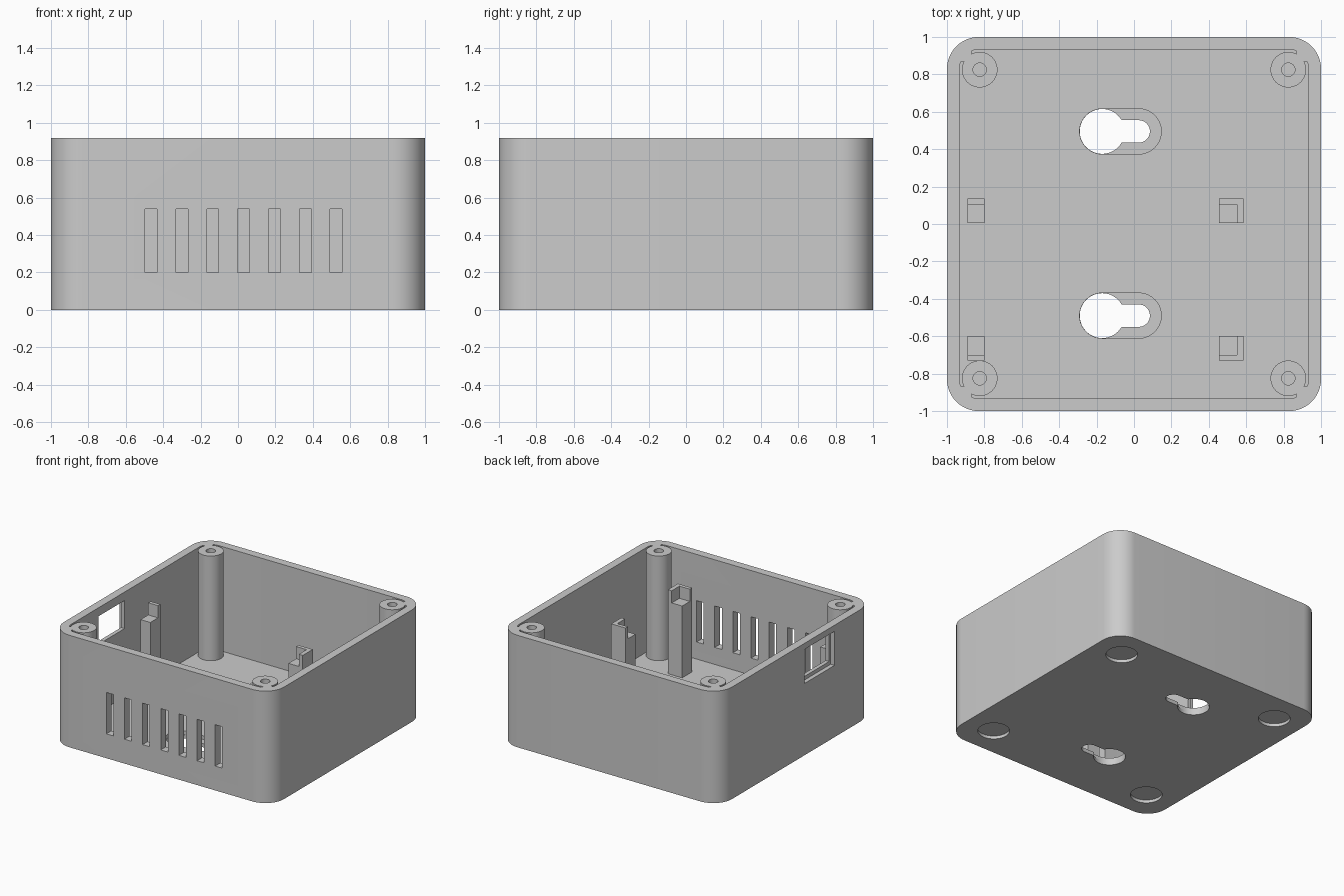
import bpy
from math import cos, sin, pi, radians

if "Cube" in bpy.data.objects:
    bpy.data.objects.remove(bpy.data.objects["Cube"], do_unlink=True)

HEIGHT, WALL, FLOOR = 0.92, 0.067, 0.06
GREY = (0.6, 0.6, 0.6, 1.0)

plastic = bpy.data.materials.new("grey_plastic")
plastic.use_nodes = True
plastic.diffuse_color = GREY
plastic.node_tree.nodes["Principled BSDF"].inputs["Base Color"].default_value = GREY


def arc(cx, cy, r, start, end, n):
    """Points on an arc, angles in degrees."""
    steps = [radians(start + (end - start) * i / n) for i in range(n + 1)]
    return [(cx + r * cos(a), cy + r * sin(a)) for a in steps]


def circle(cx, cy, r, n=48):
    return arc(cx, cy, r, 0, 360, n)[:-1]


def rectangle(x0, x1, y0, y1):
    return [(x0, y0), (x1, y0), (x1, y1), (x0, y1)]


def rounded_square(half, r):
    c = half - r
    pts = []
    for i, (sx, sy) in enumerate([(1, 1), (-1, 1), (-1, -1), (1, -1)]):
        pts += arc(sx * c, sy * c, r, 90 * i, 90 * i + 90, 12)
    return pts


def capsule(x0, x1, y, r):
    return arc(x1, y, r, -90, 90, 20) + arc(x0, y, r, 90, 270, 20)


def prism(name, outline, z0, z1):
    """Extrude a counter-clockwise outline from z0 to z1."""
    n = len(outline)
    verts = [(x, y, z) for z in (z0, z1) for x, y in outline]
    faces = [tuple(reversed(range(n))), tuple(range(n, 2 * n))]
    faces += [(i, (i + 1) % n, n + (i + 1) % n, n + i) for i in range(n)]
    mesh = bpy.data.meshes.new(name)
    mesh.from_pydata(verts, [], faces)
    mesh.materials.append(plastic)
    obj = bpy.data.objects.new(name, mesh)
    bpy.context.collection.objects.link(obj)
    return obj


def select(obj):
    bpy.ops.object.select_all(action='DESELECT')
    obj.select_set(True)
    bpy.context.view_layer.objects.active = obj


def boolean(obj, outline, z0, z1, operation='DIFFERENCE'):
    tool = prism("cutter", outline, z0, z1)
    mod = obj.modifiers.new("cut", 'BOOLEAN')
    mod.operation, mod.solver, mod.object = operation, 'EXACT', tool
    select(obj)
    bpy.ops.object.modifier_apply(modifier=mod.name)
    bpy.data.objects.remove(tool, do_unlink=True)


def smooth(obj):
    select(obj)
    bpy.ops.object.shade_smooth_by_angle(angle=radians(30))


# Hollow shell
shell = prism("case_shell", rounded_square(1, 0.17), 0, HEIGHT)
boolean(shell, rounded_square(1 - WALL, 0.17 - WALL), FLOOR, HEIGHT + 0.2)

# Ventilation slots in the front wall
for i in range(7):
    x = -0.465 + 0.165 * i
    boolean(shell, rectangle(x - 0.032, x + 0.032, -1.1, -0.88), 0.2, 0.54)

# Socket window with a stepped frame in the side wall
boolean(shell, rectangle(-1.1, -0.88, -0.48, -0.14), 0.62, 0.85)
boolean(shell, rectangle(-1.1, -0.965, -0.5, -0.11), 0.59, 0.87)

# Keyhole hangers: pocket inside the floor, then hole and slot right through
for y in (0.495, -0.49):
    boolean(shell, capsule(-0.17, 0.025, y, 0.121), 0.03, 0.2)
    boolean(shell, circle(-0.17, y, 0.12), -0.1, 0.1)
    boolean(shell, capsule(-0.17, 0.025, y, 0.06), -0.1, 0.1)

# Round recesses for the rubber feet
for sx in (-1, 1):
    for sy in (-1, 1):
        boolean(shell, circle(sx * 0.75, sy * 0.75, 0.12), -0.1, 0.025)
smooth(shell)

# Screw bosses in the corners, each tied to the wall by a fillet block
for sx, side in ((-1, "right"), (1, "left")):
    for sy, end in ((-1, "front"), (1, "back")):
        boss = prism(f"{end}_{side}_screw_boss",
                     circle(sx * 0.825, sy * 0.825, 0.095), 0.04, HEIGHT)
        xs = sorted((sx * 0.87, sx * 0.925))
        ys = sorted((sy * 0.87, sy * 0.925))
        boolean(boss, rectangle(*xs, *ys), 0.04, HEIGHT, 'UNION')
        boolean(boss, circle(sx * 0.825, sy * 0.825, 0.036, 32), 0.4, HEIGHT + 0.1)
        smooth(boss)

# Board supports: a post with a seat cut out, leaving a raised lip outside
SEAT, LIP = 0.65, 0.75
for end, y0, y1, s0, s1 in (("back", 0.005, 0.135, -0.1, 0.105),
                            ("front", -0.73, -0.6, -0.7, -0.5)):
    for side, x0, x1, c1 in (("right", -0.89, -0.8, -0.7),
                             ("left", 0.455, 0.585, 0.55)):
        post = prism(f"{end}_{side}_board_post", rectangle(x0, x1, y0, y1), 0.04, LIP)
        boolean(post, rectangle(x0 - 0.1, c1, s0, s1), SEAT, LIP + 0.1)
